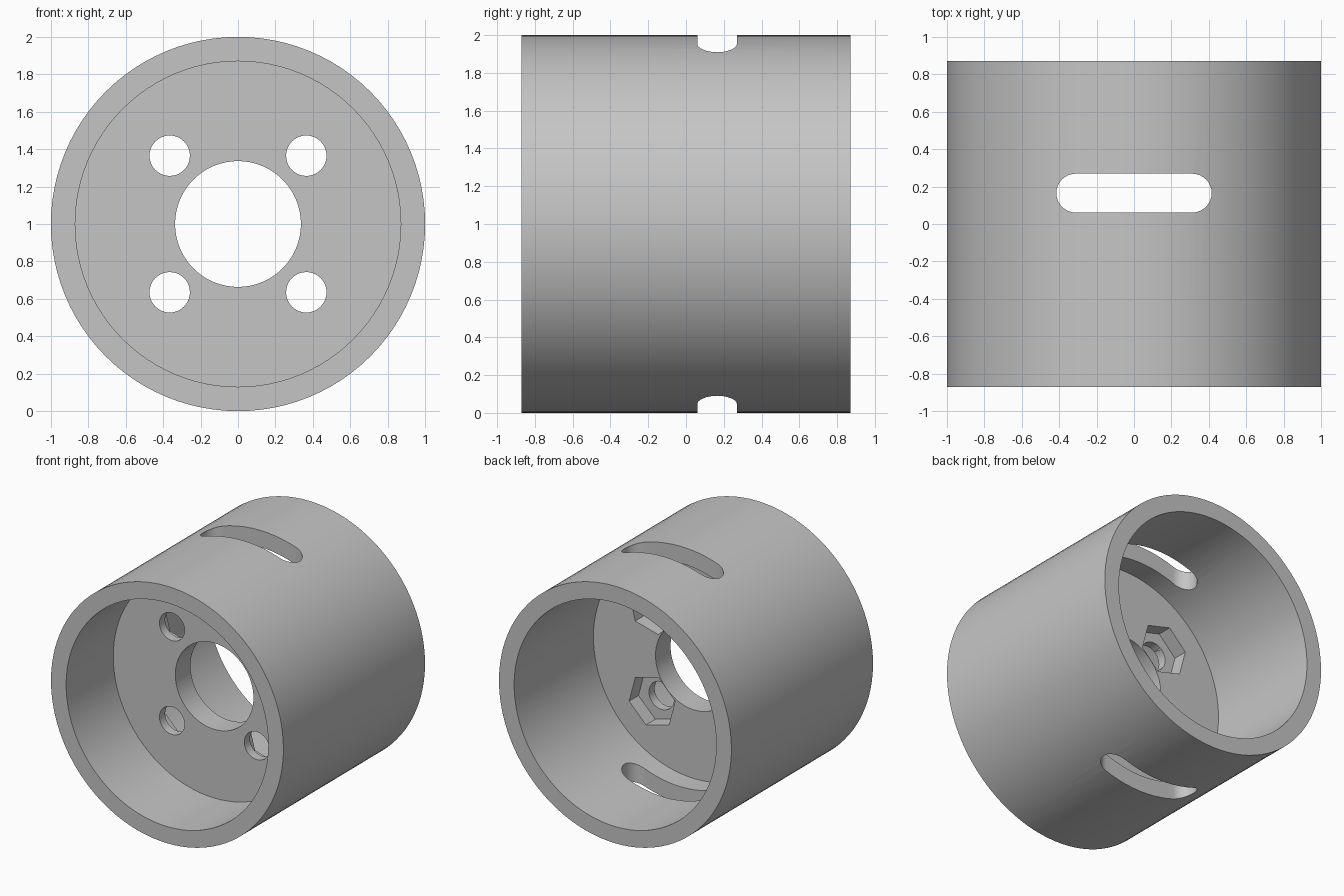
import bpy, bmesh
from math import cos, sin, pi, radians
from mathutils import Vector

cube = bpy.data.objects.get("Cube")
if cube:
    bpy.data.objects.remove(cube, do_unlink=True)

grey = bpy.data.materials.new("plain grey")
grey.use_nodes = True
colour = (0.56, 0.56, 0.56, 1)
grey.diffuse_color = colour
grey.node_tree.nodes["Principled BSDF"].inputs["Base Color"].default_value = colour

AXIS_Z = 1.0            # height of the tube axis
RIM, BORE, HUB = 1.0, 0.87, 0.336
END = 0.87              # half length
WEB_FRONT, WEB_BACK = -0.29, -0.105
POCKET_FLOOR = -0.22
BOLT = 0.365


def finish(name, bm):
    bmesh.ops.recalc_face_normals(bm, faces=bm.faces)
    mesh = bpy.data.meshes.new(name)
    bm.to_mesh(mesh)
    bm.free()
    mesh.materials.append(grey)
    obj = bpy.data.objects.new(name, mesh)
    bpy.context.collection.objects.link(obj)
    return obj


def lathe(name, profile, steps):
    """Closed (radius, y) profile turned around the tube axis."""
    bm = bmesh.new()
    rings = []
    for i in range(steps):
        a = 2 * pi * i / steps
        rings.append([bm.verts.new((r * cos(a), y, AXIS_Z + r * sin(a))) for r, y in profile])
    n = len(profile)
    for i, ring in enumerate(rings):
        after = rings[(i + 1) % steps]
        for j in range(n):
            k = (j + 1) % n
            bm.faces.new((ring[j], ring[k], after[k], after[j]))
    return finish(name, bm)


def prism(name, outline, along):
    """Outline of 3D points extruded along a vector."""
    bm = bmesh.new()
    face = bm.faces.new([bm.verts.new(p) for p in outline])
    new = bmesh.ops.extrude_face_region(bm, geom=[face], use_keep_orig=True)
    moved = [v for v in new["geom"] if isinstance(v, bmesh.types.BMVert)]
    bmesh.ops.translate(bm, verts=moved, vec=along)
    obj = finish(name, bm)
    obj.hide_render = True
    return obj


def polygon(x, y, z, radius, sides, turn=0.0):
    return [Vector((x + radius * cos(turn + 2 * pi * i / sides), y,
                    z + radius * sin(turn + 2 * pi * i / sides))) for i in range(sides)]


# Tube with an inner web and a central opening
tube = lathe("flanged_tube", [
    (HUB, WEB_FRONT), (BORE, WEB_FRONT), (BORE, -END), (RIM, -END),
    (RIM, END), (BORE, END), (BORE, WEB_BACK), (HUB, WEB_BACK)], 96)

# Four bolt holes with hexagonal nut pockets at the back
cutters = []
for k in range(4):
    a = radians(45 + 90 * k)
    x = BOLT * 2 ** 0.5 * cos(a)
    z = AXIS_Z + BOLT * 2 ** 0.5 * sin(a)
    cutters.append(prism("bolt_hole_cutter", polygon(x, -0.4, z, 0.108, 40), (0, 0.5, 0)))
    cutters.append(prism("nut_pocket_cutter",
                         polygon(x, POCKET_FLOOR, z, 0.205, 6, a + pi / 6), (0, 0.3, 0)))

# Rounded slot through the top and bottom walls
slot = []
for side in (1, -1):
    for i in range(17):
        a = -pi / 2 + pi * i / 16
        slot.append((side * (0.311 + 0.104 * cos(a)), 0.165 + side * 0.104 * sin(a), -0.5))
cutters.append(prism("slot_cutter", slot, (0, 0, 3)))

# Cut everything and remove the cutters
bpy.context.view_layer.objects.active = tube
for cutter in cutters:
    mod = tube.modifiers.new("cut", "BOOLEAN")
    mod.operation = "DIFFERENCE"
    mod.solver = "EXACT"
    mod.object = cutter
    bpy.ops.object.modifier_apply(modifier=mod.name)
    bpy.data.objects.remove(cutter, do_unlink=True)

for obj in bpy.context.selected_objects:
    obj.select_set(False)
tube.select_set(True)
bpy.ops.object.shade_smooth_by_angle(angle=radians(30))
